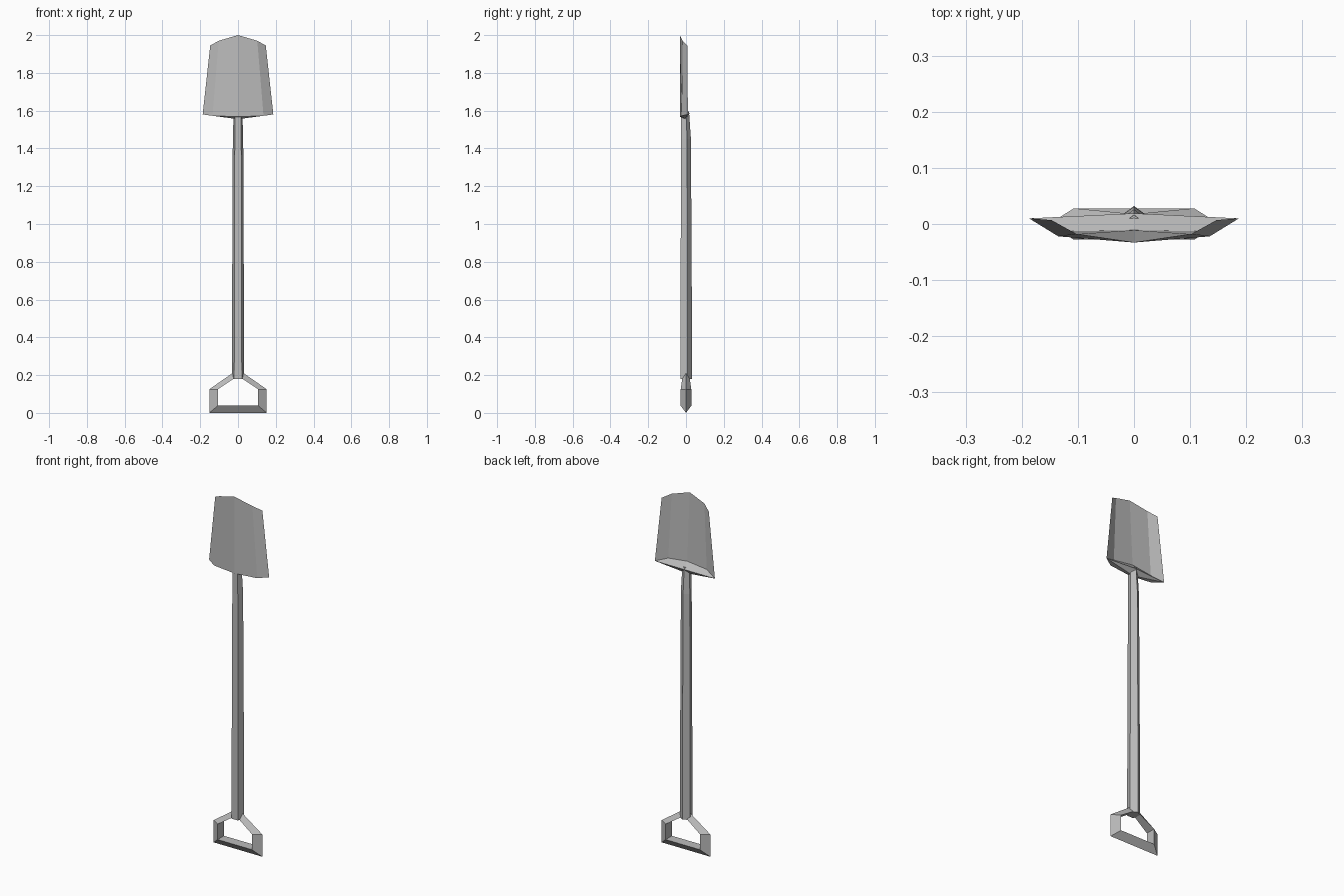
import bpy, bmesh, math

if "Cube" in bpy.data.objects:
    bpy.data.objects.remove(bpy.data.objects["Cube"])

metal = bpy.data.materials.new("plain grey")
metal.diffuse_color = (0.5, 0.5, 0.5, 1)
metal.use_nodes = True
metal.node_tree.nodes["Principled BSDF"].inputs["Base Color"].default_value = metal.diffuse_color


def finish(bm, name):
    """Weld, orient and store a mesh as a named flat-shaded object."""
    bmesh.ops.remove_doubles(bm, verts=bm.verts[:], dist=0.0005)
    bmesh.ops.recalc_face_normals(bm, faces=bm.faces[:])
    me = bpy.data.meshes.new(name)
    bm.to_mesh(me)
    bm.free()
    me.materials.append(metal)
    ob = bpy.data.objects.new(name, me)
    bpy.context.collection.objects.link(ob)
    return ob


def mirrored(name, points, faces):
    """Build the right half from named points, then repeat it on the left."""
    bm = bmesh.new()
    for side in (1, -1):
        v = {k: bm.verts.new((side * x, y, z)) for k, (x, y, z) in points.items()}
        for f in faces:
            bm.faces.new([v[k] for k in f.split()])
    return finish(bm, name)


# Blade: bowed wedge, thin at the tip, with a sloping step at its base
mirrored("blade", {
    "tip": (0, -.033, 2.0), "tip_in": (.102, -.018, 1.97), "tip_out": (.147, .007, 1.945),
    "low": (0, -.033, 1.568), "low_in": (.135, -.022, 1.573), "corner": (.187, .01, 1.58),
    "back": (0, -.011, 1.62), "back_in": (.12, -.013, 1.605),
    "rim": (0, .019, 1.585), "under": (0, -.005, 1.555),
}, [
    "tip tip_in low_in low", "tip_in tip_out corner low_in",
    "back back_in tip_in tip", "back_in corner tip_out tip_in",
    "rim corner back_in back", "low low_in under",
    "low_in corner under", "under corner rim",
])

# Shaft: five-sided pole, ridge at the back, tapering into the blade
bm = bmesh.new()
rings = []
for z, r, y0 in ((.18, .034, -.002), (.57, .033, -.002), (1.45, .029, -.003), (1.595, .024, -.008)):
    rings.append([bm.verts.new((r * math.sin(a), y0 + r * math.cos(a), z))
                  for a in (math.tau * i / 5 for i in range(5))])
for lo, hi in zip(rings, rings[1:]):
    for i in range(5):
        j = (i + 1) % 5
        bm.faces.new((lo[i], lo[j], hi[j], hi[i]))
bm.faces.new(rings[0])
bm.faces.new(rings[-1])
finish(bm, "shaft")

# Grip: closed loop with a triangular section, sharp edge facing outward
inner = [(0, .028, .038), (.107, .028, .038), (.107, .028, .125), (.024, .02, .18), (0, .02, .18)]
outer = [(0, 0, 0), (.152, 0, 0), (.152, 0, .125), (.03, 0, .21), (0, 0, .21)]
points, faces = {}, []
for i, ((x, y, z), o) in enumerate(zip(inner, outer)):
    points.update({f"f{i}": (x, -y, z), f"b{i}": (x, y, z), f"o{i}": o})
for i in range(4):
    for a, b in ("fb", "bo", "of"):
        faces.append(f"{a}{i} {b}{i} {b}{i + 1} {a}{i + 1}")
mirrored("grip", points, faces)
